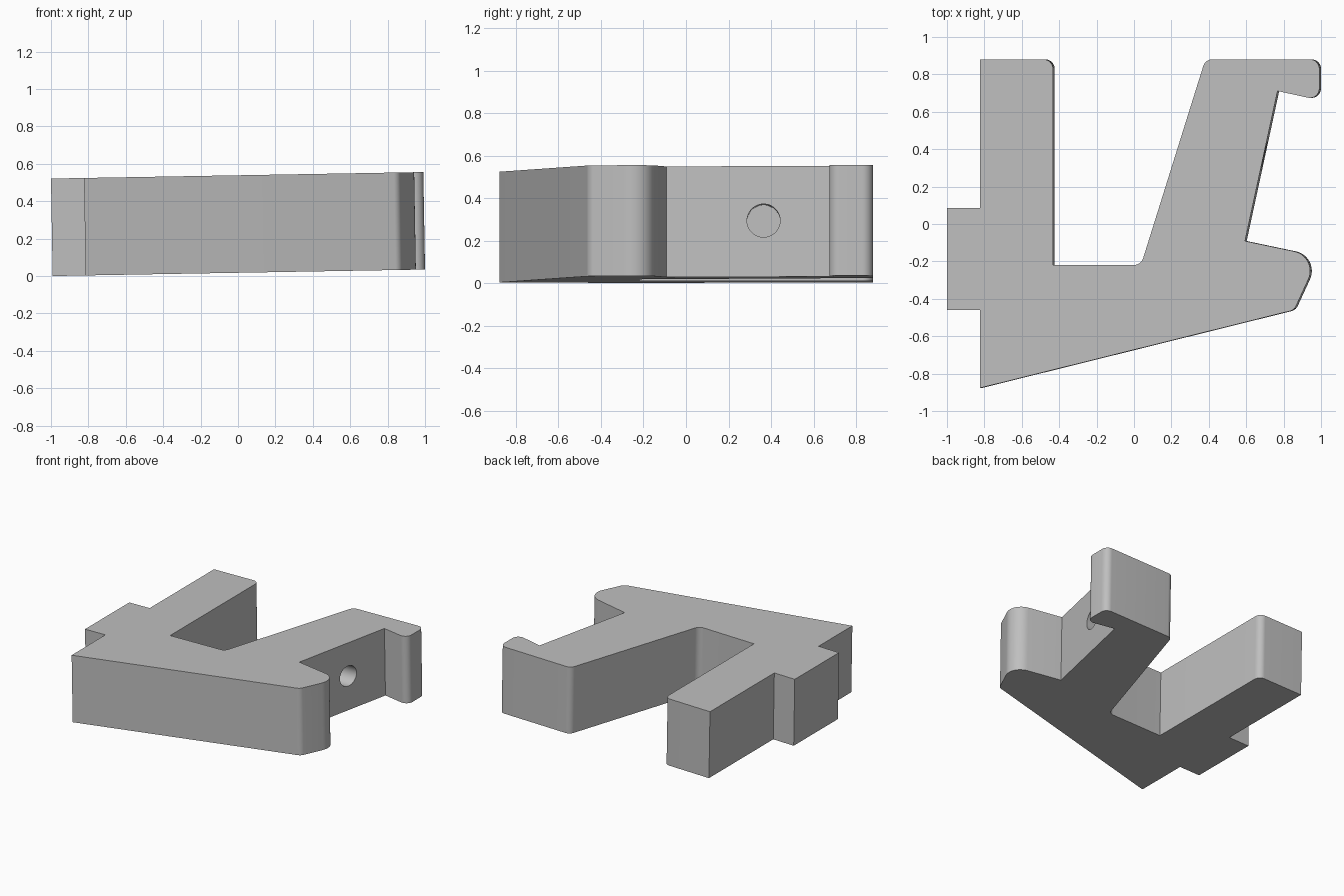
import bpy, bmesh, math
from mathutils import Vector, Matrix

if "Cube" in bpy.data.objects:
    bpy.data.objects.remove(bpy.data.objects["Cube"])

THICK = 0.521
TILT = math.radians(-1)
R = 0.05  # common corner radius

# Outline corners: x, y, corner radius
OUTLINE = [
    (-0.819, -0.877, 0), (0.861, -0.460, R), (0.993, -0.174, 0.107),
    (0.598, -0.091, 0), (0.772, 0.711, 0), (0.9955, 0.662, R),
    (0.9955, 0.88, R), (0.386, 0.88, R), (0.042, -0.219, R),
    (-0.429, -0.219, 0), (-0.429, 0.88, R), (-0.819, 0.88, 0),
    (-0.819, 0.086, 0), (-0.9955, 0.086, 0), (-0.9955, -0.460, 0),
    (-0.819, -0.460, 0),
]


def rounded(corners, steps=12):
    """Replace each corner that has a radius by a tangent arc."""
    pts = []
    for i, (x, y, r) in enumerate(corners):
        c = Vector((x, y))
        if r == 0:
            pts.append(c)
            continue
        a = (Vector(corners[i - 1][:2]) - c).normalized()
        b = (Vector(corners[(i + 1) % len(corners)][:2]) - c).normalized()
        half = a.angle(b) / 2
        centre = c + (a + b).normalized() * r / math.sin(half)
        t = r / math.tan(half)
        start, end = c + a * t - centre, c + b * t - centre
        sweep = start.angle_signed(end)
        for k in range(steps + 1):
            s = math.sin(sweep * k / steps)
            co = math.cos(sweep * k / steps)
            # angle_signed is clockwise positive
            pts.append(centre + Vector((start.x * co + start.y * s,
                                        start.y * co - start.x * s)))
    return pts


def make_object(name, bm):
    bmesh.ops.recalc_face_normals(bm, faces=bm.faces)
    mesh = bpy.data.meshes.new(name)
    bm.to_mesh(mesh)
    bm.free()
    ob = bpy.data.objects.new(name, mesh)
    bpy.context.collection.objects.link(ob)
    return ob


# Bracket body: extruded outline
bm = bmesh.new()
face = bm.faces.new([bm.verts.new((p.x, p.y, -THICK / 2)) for p in rounded(OUTLINE)])
ext = bmesh.ops.extrude_face_region(bm, geom=[face])
bmesh.ops.translate(bm, vec=(0, 0, THICK),
                    verts=[g for g in ext["geom"] if isinstance(g, bmesh.types.BMVert)])
body = make_object("bracket_body", bm)

grey = bpy.data.materials.new("grey")
grey.diffuse_color = (0.52, 0.52, 0.52, 1)
grey.use_nodes = True
grey.node_tree.nodes["Principled BSDF"].inputs["Base Color"].default_value = grey.diffuse_color
body.data.materials.append(grey)

# Blind round hole in the outer face of the slanted arm
bm = bmesh.new()
bmesh.ops.create_cone(bm, cap_ends=True, segments=48, radius1=0.078, radius2=0.078,
                      depth=0.5, matrix=Matrix.Translation((0.66, 0.365, 0.004))
                      @ Matrix.Rotation(math.pi / 2, 4, 'Y'))
cutter = make_object("hole_cutter", bm)
cutter.data.materials.append(grey)
cutter.hide_render = True

mod = body.modifiers.new("hole", 'BOOLEAN')
mod.operation = 'DIFFERENCE'
mod.solver = 'EXACT'
mod.object = cutter
bpy.context.view_layer.objects.active = body
body.select_set(True)
bpy.ops.object.modifier_apply(modifier=mod.name)
bpy.data.objects.remove(cutter)

# Slight tilt of the whole part, then rest it on the ground
body.data.transform(Matrix.Rotation(TILT, 4, 'Y'))
low = min(v.co.z for v in body.data.vertices)
body.data.transform(Matrix.Translation((0, 0, -low)))
bpy.ops.object.shade_smooth_by_angle(angle=math.radians(30))
